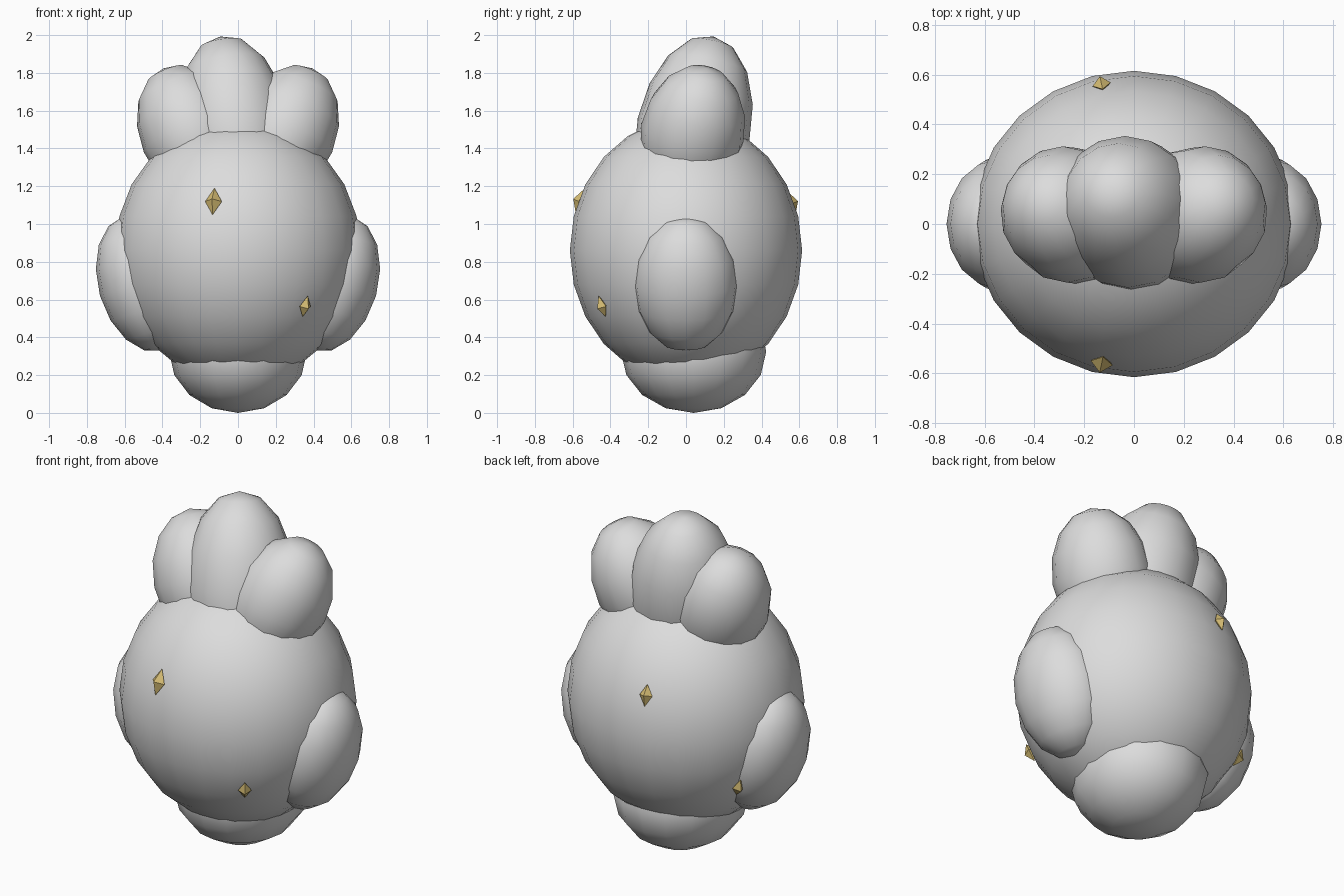
import bpy
from math import radians
from mathutils import Vector

cube = bpy.data.objects.get("Cube")
if cube:
    bpy.data.objects.remove(cube, do_unlink=True)


def material(name, rgb):
    mat = bpy.data.materials.new(name)
    mat.use_nodes = True
    color = (*rgb, 1.0)
    mat.diffuse_color = color
    mat.node_tree.nodes["Principled BSDF"].inputs["Base Color"].default_value = color
    return mat


GREY = material("pale_grey", (0.72, 0.72, 0.72))
GOLD = material("gold", (0.70, 0.53, 0.18))


def ellipsoid(name, center, radii, tilt=(0, 0), segments=16):
    """Smooth ellipsoid; tilt leans it about x, then y, in degrees."""
    bpy.ops.mesh.primitive_uv_sphere_add(
        segments=segments, ring_count=segments // 2, radius=1, location=center,
        rotation=(radians(tilt[0]), radians(tilt[1]), 0))
    obj = bpy.context.object
    obj.name = name
    obj.scale = radii
    bpy.ops.object.transform_apply(location=False, rotation=False, scale=True)
    bpy.ops.object.shade_smooth()
    obj.data.materials.append(GREY)
    return obj


# Main body and the rounded foot under it
BODY_CENTER = Vector((0, 0, 0.86))
BODY_RADII = Vector((0.65, 0.615, 0.70))
ellipsoid("body", BODY_CENTER, BODY_RADII, segments=24)
ellipsoid("foot", (0, 0.04, 0.325), (0.365, 0.385, 0.325))

# Side lobes and the outer lobes of the crest, one pair each
for side, label in ((1, "left"), (-1, "right")):
    ellipsoid(label + "_side_lobe", (side * 0.505, 0, 0.685),
              (0.235, 0.28, 0.37), (0, side * 16))
    ellipsoid(label + "_crest_lobe", (side * 0.25, 0.035, 1.485),
              (0.27, 0.275, 0.375), (-11, side * 23))

# Tall middle lobe of the crest
ellipsoid("middle_crest_lobe", (-0.015, 0.04, 1.5), (0.30, 0.302, 0.51), (-12, -9))


def gem(name, spot, size):
    """Stretched octahedron set on the body surface, facing outward."""
    offset = Vector(spot) - BODY_CENTER
    unit = Vector(a / r for a, r in zip(offset, BODY_RADII)).normalized()
    normal = Vector(u / r for u, r in zip(unit, BODY_RADII))
    place = BODY_CENTER + Vector(u * r for u, r in zip(unit, BODY_RADII))
    verts = [(1, 0, 0), (0, 1, 0), (-1, 0, 0), (0, -1, 0), (0, 0, 1), (0, 0, -1)]
    shape = Vector((0.045, 0.042, 0.075)) * size
    faces = [(i, (i + 1) % 4, 4) for i in range(4)]
    faces += [((i + 1) % 4, i, 5) for i in range(4)]
    mesh = bpy.data.meshes.new(name)
    mesh.from_pydata([[c * s for c, s in zip(v, shape)] for v in verts], [], faces)
    mesh.materials.append(GOLD)
    obj = bpy.data.objects.new(name, mesh)
    bpy.context.collection.objects.link(obj)
    obj.location = place
    obj.rotation_euler = normal.to_track_quat('-Y', 'Z').to_euler()


# Gold gems scattered over the body
gem("upper_front_gem", (-0.13, -0.56, 1.12), 1.0)
gem("lower_front_gem", (0.36, -0.45, 0.56), 0.8)
gem("upper_back_gem", (-0.13, 0.56, 1.11), 0.82)
gem("lower_back_gem", (-0.52, 0.25, 0.55), 0.8)
